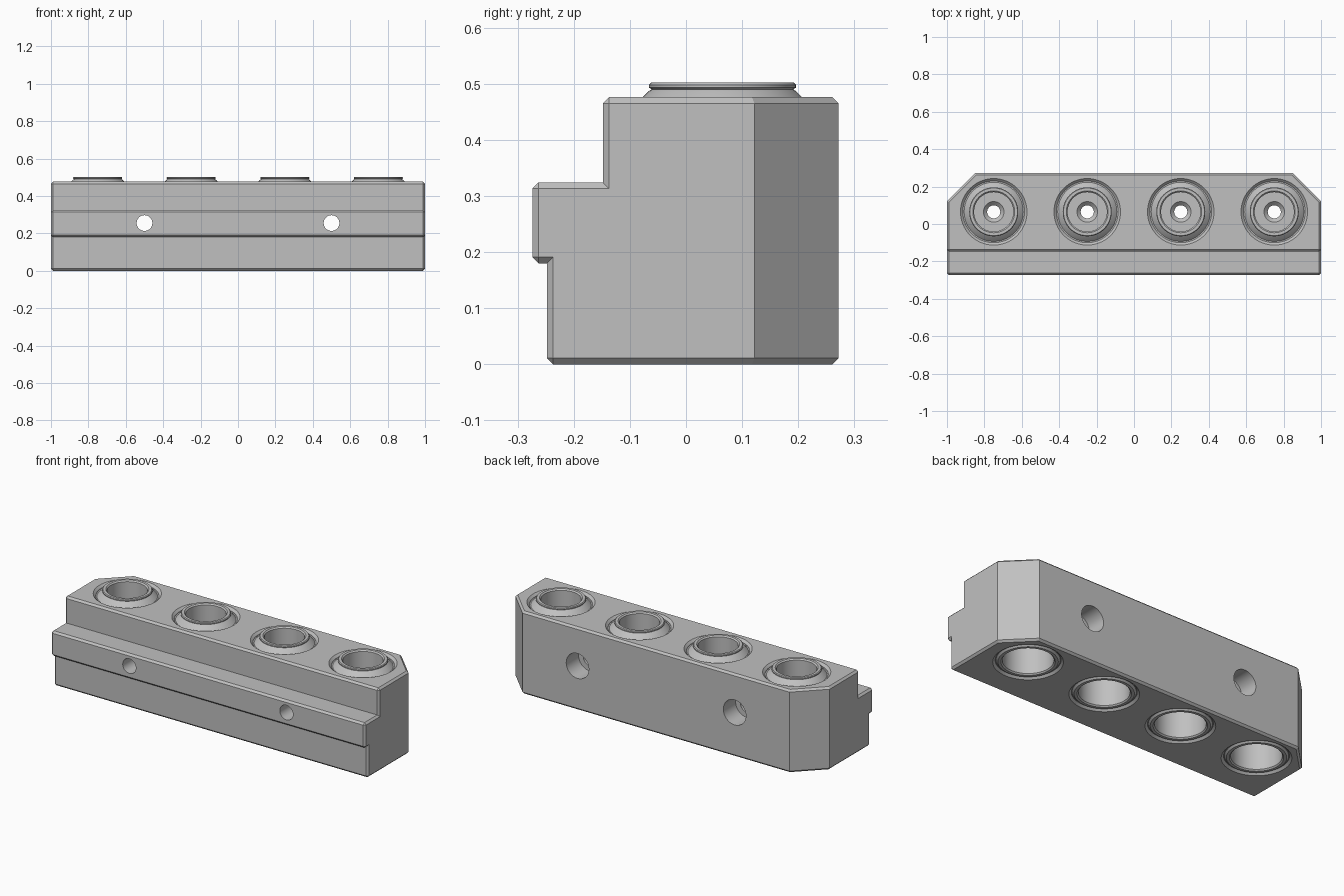
import bpy, bmesh, math
from mathutils import Matrix, Vector

cube = bpy.data.objects.get("Cube")
if cube:
    bpy.data.objects.remove(cube, do_unlink=True)

steel = bpy.data.materials.new("steel grey")
steel.use_nodes = True
grey = (0.53, 0.53, 0.53, 1)
steel.diffuse_color = grey
steel.node_tree.nodes["Principled BSDF"].inputs["Base Color"].default_value = grey


def finish(name, bm):
    bmesh.ops.recalc_face_normals(bm, faces=bm.faces)
    mesh = bpy.data.meshes.new(name)
    bm.to_mesh(mesh)
    bm.free()
    mesh.materials.append(steel)
    obj = bpy.data.objects.new(name, mesh)
    bpy.context.collection.objects.link(obj)
    return obj


def lathe(name, profile, closed, matrix, steps=64):
    """Revolve (radius, height) points around z; open profiles get end caps."""
    bm = bmesh.new()
    rings = []
    for r, z in profile:
        rings.append([bm.verts.new((r * math.cos(math.tau * i / steps),
                                    r * math.sin(math.tau * i / steps), z))
                      for i in range(steps)])
    pairs = list(zip(rings, rings[1:]))
    if closed:
        pairs.append((rings[-1], rings[0]))
    else:
        bm.faces.new(rings[0])
        bm.faces.new(rings[-1])
    for a, b in pairs:
        for i in range(steps):
            j = (i + 1) % steps
            bm.faces.new((a[i], a[j], b[j], b[i]))
    bm.transform(matrix)
    return finish(name, bm)


def smooth(obj):
    bpy.ops.object.select_all(action='DESELECT')
    obj.select_set(True)
    bpy.context.view_layer.objects.active = obj
    bpy.ops.object.shade_smooth_by_angle(angle=math.radians(25))


# Block: stepped side profile (y, z) extruded along x
outline = [(-.248, 0), (-.248, .18), (-.274, .18), (-.274, .324),
           (-.148, .324), (-.148, .476), (.272, .476), (.272, 0)]
bm = bmesh.new()
face = bm.faces.new([bm.verts.new((-1, y, z)) for y, z in outline])
ext = bmesh.ops.extrude_face_region(bm, geom=[face])
bmesh.ops.translate(bm, vec=(2, 0, 0),
                    verts=[v for v in ext["geom"] if isinstance(v, bmesh.types.BMVert)])

# Diagonal cuts on the two back corners
for side in (-1, 1):
    cut = bmesh.ops.bisect_plane(bm, geom=bm.verts[:] + bm.edges[:] + bm.faces[:],
                                 plane_co=(side, .122, 0), plane_no=(side, 1, 0),
                                 clear_outer=True)
    rim = [e for e in cut["geom_cut"] if isinstance(e, bmesh.types.BMEdge)]
    bmesh.ops.holes_fill(bm, edges=rim, sides=0)
bmesh.ops.recalc_face_normals(bm, faces=bm.faces)

# Small chamfers on every outer edge but the upright back ones
edges = []
for e in bm.edges:
    a, b = e.verts
    upright_back = abs(a.co.z - b.co.z) > .1 and a.co.y > .1
    if e.is_convex and not upright_back and e.calc_face_angle(0) > .1:
        edges.append(e)
bmesh.ops.bevel(bm, geom=edges, offset=.011, segments=1, affect='EDGES',
                profile=.5, clamp_overlap=True)
block = finish("block", bm)

# Cutters: bushing seats through the top, bolt holes through the back
cutters = []
xs = (-.75, -.25, .25, .75)
seat = [(.19, -.012), (.178, 0), (.165, .013), (.165, .463), (.178, .476), (.19, .488)]
for x in xs:
    cutters.append(lathe("seat_cutter", seat, False, Matrix.Translation((x, .065, 0))))
bolt = [(.042, -.4), (.042, .16), (.072, .16), (.072, .4)]
turn = Matrix.Rotation(-math.pi / 2, 4, 'X')
for x in (-.5, .5):
    cutters.append(lathe("bolt_cutter", bolt, False,
                         Matrix.Translation((x, 0, .255)) @ turn, 48))
for c in cutters:
    mod = block.modifiers.new("cut", 'BOOLEAN')
    mod.operation = 'DIFFERENCE'
    mod.solver = 'EXACT'
    mod.object = c
    c.hide_render = True
bpy.ops.object.select_all(action='DESELECT')
bpy.context.view_layer.objects.active = block
block.select_set(True)
for mod in list(block.modifiers):
    bpy.ops.object.modifier_apply(modifier=mod.name)
for c in cutters:
    bpy.data.objects.remove(c, do_unlink=True)
smooth(block)

# Bushings: raised collar, upper bore, pierced web and wide lower bore
bushing = [(.168, .012), (.168, .46), (.158, .46), (.131, .487), (.126, .49),
           (.131, .493), (.131, .498), (.127, .502), (.112, .502), (.105, .495),
           (.105, .335), (.055, .335), (.035, .315), (.035, .28), (.13, .28),
           (.13, .009), (.137, .002), (.152, .002), (.162, .012)]
for i, x in enumerate(xs):
    smooth(lathe("bushing_%d" % (i + 1), bushing, True,
                 Matrix.Translation((x, .065, 0))))
